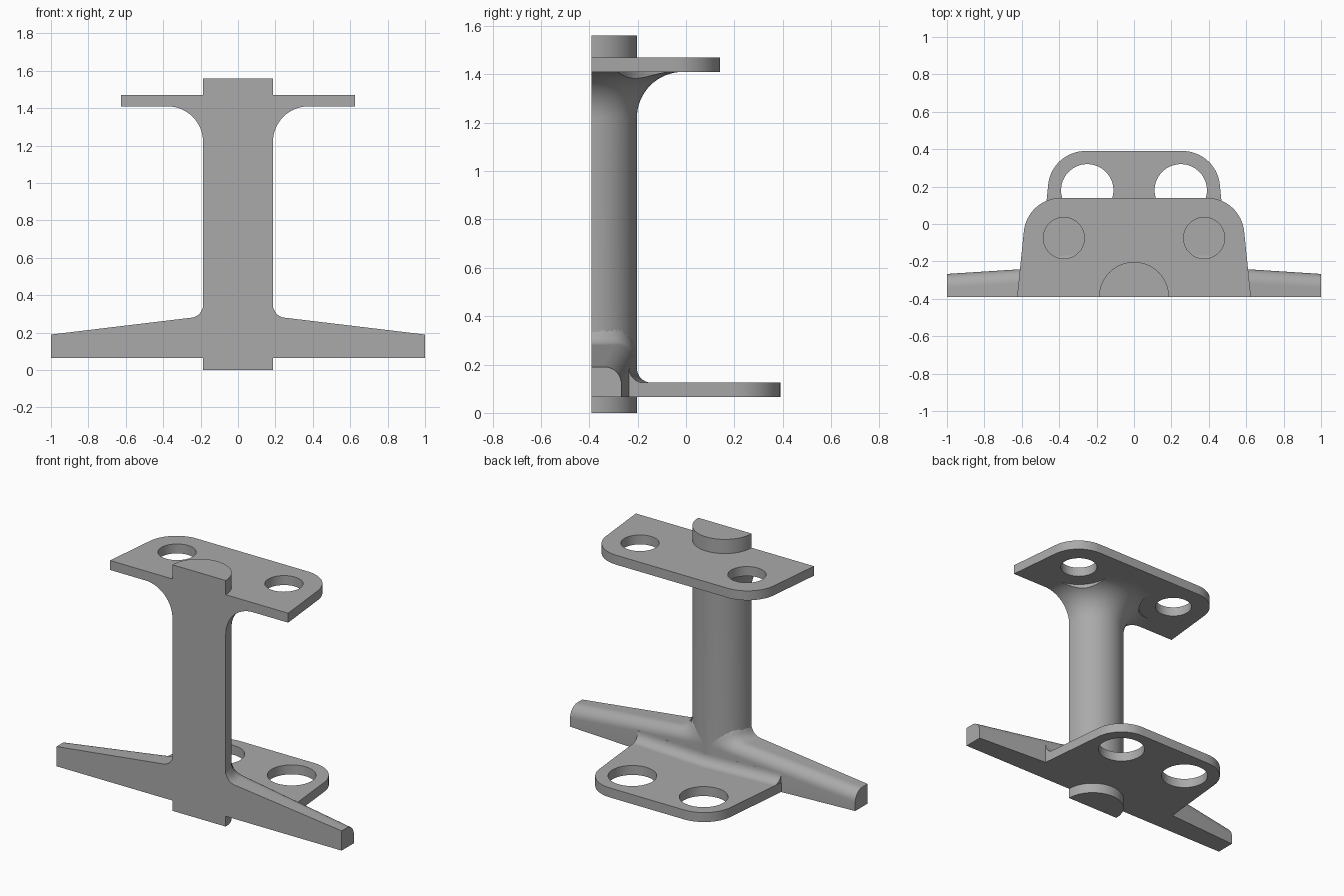
import bpy, bmesh
from math import sin, cos, pi, hypot, sqrt, radians

if "Cube" in bpy.data.objects:
    bpy.data.objects.remove(bpy.data.objects["Cube"], do_unlink=True)

FRONT = -0.39      # flat front plane shared by all parts
R = 0.187          # column radius
BASE = 0.065       # underside of arms and lower plate
LOW_TOP = 0.125    # top of lower plate
HIGH = 1.41        # underside of upper plate

grey = bpy.data.materials.new("plain grey")
grey.use_nodes = True
grey.diffuse_color = (0.4, 0.4, 0.4, 1)
grey.node_tree.nodes["Principled BSDF"].inputs["Base Color"].default_value = (0.4, 0.4, 0.4, 1)


def activate(ob):
    bpy.ops.object.select_all(action='DESELECT')
    ob.select_set(True)
    bpy.context.view_layer.objects.active = ob


def finish(name, bm):
    bmesh.ops.remove_doubles(bm, verts=bm.verts, dist=1e-5)
    bmesh.ops.recalc_face_normals(bm, faces=bm.faces)
    me = bpy.data.meshes.new(name)
    bm.to_mesh(me)
    bm.free()
    me.materials.append(grey)
    ob = bpy.data.objects.new(name, me)
    bpy.context.collection.objects.link(ob)
    return ob


def loft(name, sections):
    """Skin matching closed sections and cap both ends."""
    bm = bmesh.new()
    rings = [[bm.verts.new(p) for p in s] for s in sections]
    n = len(rings[0])
    for a, b in zip(rings, rings[1:]):
        for i in range(n):
            j = (i + 1) % n
            bm.faces.new((a[i], a[j], b[j], b[i]))
    bm.faces.new(rings[0])
    bm.faces.new(rings[-1])
    return finish(name, bm)


def smooth(ob):
    activate(ob)
    bpy.ops.object.shade_smooth_by_angle(angle=radians(30))


def drill(ob, x, y, radius, z0, z1):
    """Cut a matching round hole on each side."""
    for side in (-1, 1):
        circle = [(side * x + radius * cos(2 * pi * i / 64), y + radius * sin(2 * pi * i / 64))
                  for i in range(64)]
        cutter = loft("hole_cutter", [[(px, py, z) for px, py in circle] for z in (z0, z1)])
        cutter.hide_render = True
        activate(ob)
        mod = ob.modifiers.new("hole", 'BOOLEAN')
        mod.operation = 'DIFFERENCE'
        mod.solver = 'EXACT'
        mod.object = cutter
        bpy.ops.object.modifier_apply(modifier=mod.name)
        bpy.data.objects.remove(cutter, do_unlink=True)


def plate(name, front_x, front_y, cx, cy, radius, z0, z1):
    """Tapered plate with two rounded back corners."""
    half = [(front_x, front_y)]
    for i in range(17):
        a = radians(5 + 85 * i / 16)
        half.append((cx + radius * cos(a), cy + radius * sin(a)))
    outline = half + [(-x, y) for x, y in reversed(half)]
    return loft(name, [[(x, y, z) for x, y in outline] for z in (z0, z1)])


# Half-round column with a flared neck and a boss at each end
FLARE = 0.19
profile = [(R, 0)]
for i in range(17):
    a = pi / 2 * i / 16
    profile.append((R + FLARE * (1 - cos(a)), HIGH - FLARE * (1 - sin(a))))
profile += [(R + FLARE, HIGH + 0.01), (R, HIGH + 0.01), (R, 1.56)]
bm = bmesh.new()
STEPS = 40
columns = [[bm.verts.new((r * cos(pi * k / STEPS), FRONT + r * sin(pi * k / STEPS), z))
            for r, z in profile] for k in range(STEPS + 1)]
for a, b in zip(columns, columns[1:]):
    for i in range(len(profile) - 1):
        bm.faces.new((a[i], b[i], b[i + 1], a[i + 1]))
bm.faces.new([c[0] for c in columns])
bm.faces.new([c[-1] for c in columns])
bm.faces.new(columns[0] + columns[-1][::-1])
column = finish("column", bm)
drill(column, 0.375, -0.075, 0.21, 1.2, 1.45)   # clearance around the bolt holes
smooth(column)

# Upper and lower mounting plates
upper = plate("upper_plate", 0.625, FRONT, 0.39, -0.06, 0.2, HIGH, 1.47)
drill(upper, 0.375, -0.075, 0.11, 1.3, 1.6)
smooth(upper)
lower = plate("lower_plate", 0.51, -0.3, 0.26, 0.19, 0.2, BASE, LOW_TOP)
drill(lower, 0.25, 0.18, 0.14, -0.1, 0.3)
smooth(lower)


# Tapered cross arms, blended up into the column
def arm_back(x):
    return -0.203 - 0.064 * abs(x)


def blend(x, y, size=0.06):
    d = min(max(hypot(x, y - FRONT) - R, 0), size)
    return size - sqrt(size ** 2 - (size - d) ** 2)


def arm_section(x):
    top, back, r = 0.19 + 0.12 * (1 - abs(x)), arm_back(x), 0.07
    pts = [(x, FRONT, BASE)]
    for i in range(9):
        y = FRONT + (back - r - FRONT) * i / 8
        pts.append((x, y, top + blend(x, y)))
    for i in range(1, 9):
        a = pi / 2 * (1 - i / 8)
        y = back - r + r * cos(a)
        pts.append((x, y, top - r + r * sin(a) + blend(x, y) * sin(a)))
    return pts + [(x, back, BASE)]


stations = [0.26 * i / 26 for i in range(27)] + [0.5, 0.75, 1]
stations = [-x for x in reversed(stations[1:])] + stations
smooth(loft("cross_arms", [arm_section(x) for x in stations]))


# Concave fillet between the arms and the lower plate
def fillet_section(t, r=0.06):
    def point(dy, z):
        y = arm_back(t * 0.5) + dy
        return (t * (0.46 + 0.1 * (0.19 - y)), y, z)
    pts = [point(-0.01, LOW_TOP - 0.01), point(-0.01, LOW_TOP + r)]
    for i in range(11):
        a = pi / 2 * i / 10
        pts.append(point(r - r * cos(a), LOW_TOP + r - r * sin(a)))
    return pts + [point(r, LOW_TOP - 0.01)]


smooth(loft("plate_fillet", [fillet_section(t) for t in (-1, 0, 1)]))
